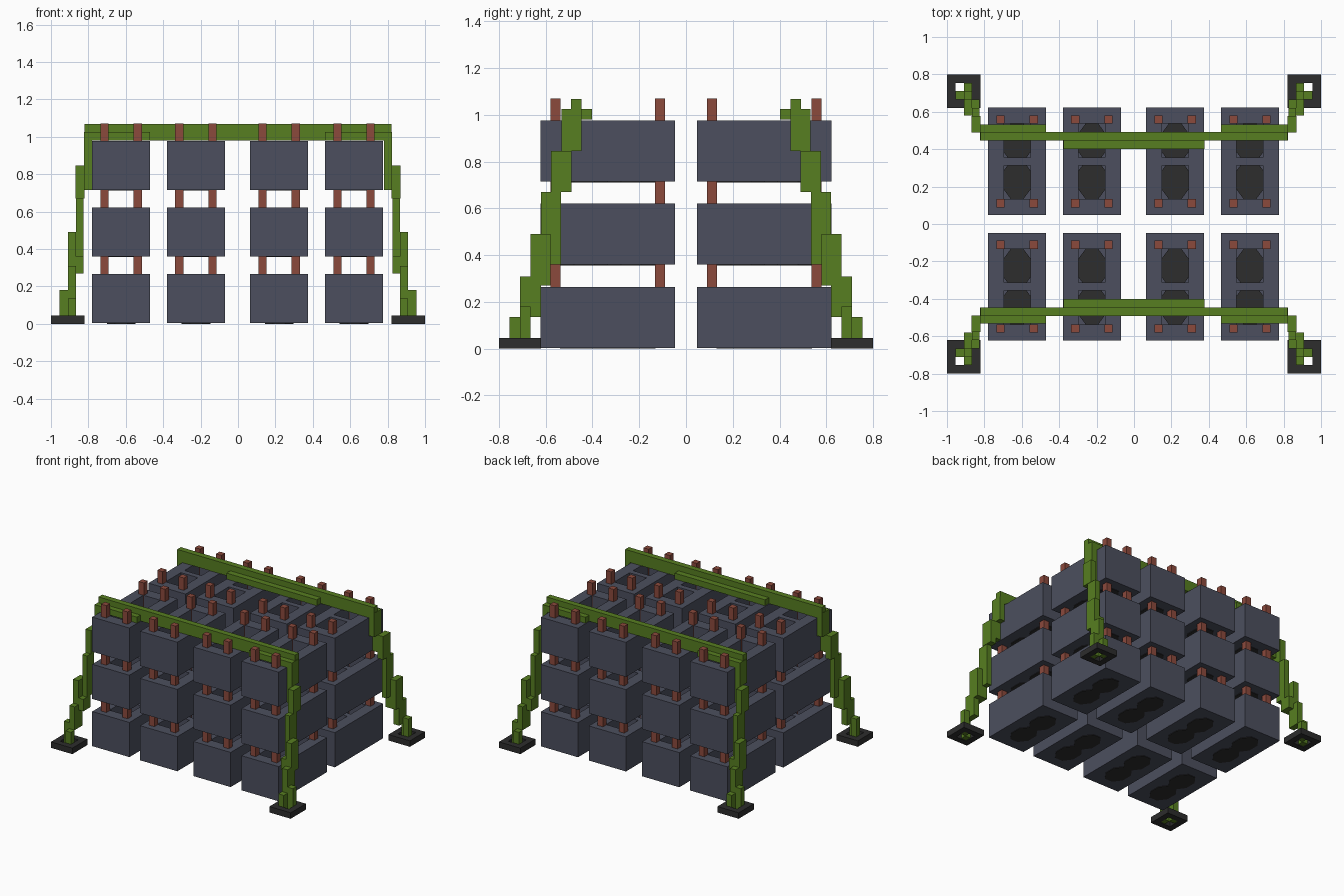
import bpy, bmesh, math
from mathutils import Matrix, Vector

cube = bpy.data.objects.get("Cube")
if cube:
    bpy.data.objects.remove(cube, do_unlink=True)


def material(name, rgb):
    m = bpy.data.materials.new(name)
    m.diffuse_color = (*rgb, 1)
    m.use_nodes = True
    bsdf = m.node_tree.nodes["Principled BSDF"]
    bsdf.inputs["Base Color"].default_value = (*rgb, 1)
    bsdf.inputs["Roughness"].default_value = 0.9
    return m


SLATE = material("slate_grey", (0.072, 0.078, 0.112))
GREEN = material("moss_green", (0.095, 0.210, 0.015))
RUST = material("rust_red", (0.260, 0.068, 0.046))
BLACK = material("charcoal", (0.026, 0.026, 0.026))


def add_object(name, mesh, loc=(0, 0, 0)):
    ob = bpy.data.objects.new(name, mesh)
    ob.location = loc
    bpy.context.scene.collection.objects.link(ob)
    return ob


def to_mesh(bm, name, *mats):
    bmesh.ops.recalc_face_normals(bm, faces=bm.faces)
    me = bpy.data.meshes.new(name)
    bm.to_mesh(me)
    bm.free()
    for m in mats:
        me.materials.append(m)
    return me


def add_box(bm, x0, x1, y0, y1, z0, z1):
    mat = Matrix.Translation(((x0 + x1) / 2, (y0 + y1) / 2, (z0 + z1) / 2))
    mat = mat @ Matrix.Diagonal((abs(x1 - x0), abs(y1 - y0), abs(z1 - z0), 1))
    bmesh.ops.create_cube(bm, size=1, matrix=mat)


def boxes_object(name, boxes, mat, sx=1, sy=1):
    bm = bmesh.new()
    for x0, x1, y0, y1, z0, z1 in boxes:
        add_box(bm, x0 * sx, x1 * sx, y0 * sy, y1 * sy, z0, z1)
    return add_object(name, to_mesh(bm, name, mat))


# Hollow block: two deep pockets in the top
BW, BD, BH = 0.31, 0.575, 0.261
HX, HY0, HY1, FLOOR = 0.071, 0.021, 0.202, 0.045


def block_mesh():
    bm = bmesh.new()
    add_box(bm, -BW / 2, BW / 2, -BD / 2, BD / 2, 0, BH)
    cuts = [(Vector((1, 0, 0)), s * HX) for s in (-1, 1)]
    cuts += [(Vector((0, 1, 0)), y) for y in (-HY1, -HY0, HY0, HY1)]
    for axis, d in cuts:
        bmesh.ops.bisect_plane(bm, geom=bm.verts[:] + bm.edges[:] + bm.faces[:],
                               plane_co=axis * d, plane_no=axis)
    pockets = []
    for f in bm.faces:
        c = f.calc_center_median()
        if c.z > BH - 0.001 and abs(c.x) < HX and HY0 < abs(c.y) < HY1:
            pockets.append(f)
    ext = bmesh.ops.extrude_face_region(bm, geom=pockets)
    floor = [v for v in ext["geom"] if isinstance(v, bmesh.types.BMVert)]
    bmesh.ops.translate(bm, verts=floor, vec=(0, 0, FLOOR - BH))
    leftover = [f for f in pockets if f.is_valid]
    if leftover:
        bmesh.ops.delete(bm, geom=leftover, context='FACES')
    return to_mesh(bm, "block", SLATE)


# Dark filling: two faceted lumps showing in the pockets and underneath
def core_mesh():
    bm = bmesh.new()
    for s in (-1, 1):
        mat = (Matrix.Translation((0, s * 0.1, 0.03)) @ Matrix.Diagonal((0.083, 0.113, 1, 1))
               @ Matrix.Rotation(math.pi / 8, 4, 'Z'))
        bmesh.ops.create_cone(bm, cap_ends=True, segments=8, radius1=1, radius2=1,
                              depth=0.068, matrix=mat)
    return to_mesh(bm, "core", BLACK)


# Stacks of blocks with four rods through each stack
block, core = block_mesh(), core_mesh()
for i, x in enumerate((-0.625, -0.225, 0.22, 0.62)):
    for row, y in (("front", -0.335), ("back", 0.335)):
        for level, z in enumerate((0.004, 0.36, 0.716)):
            tag = f"{row}_{i + 1}_{level + 1}"
            add_object("block_" + tag, block, (x, y, z))
            add_object("core_" + tag, core, (x, y, z))
        r = 0.022
        rods = [(x + a - r, x + a + r, y + b - r, y + b + r, 0.15, 1.07)
                for a in (-0.0885, 0.0885) for b in (-0.2235, 0.2235)]
        boxes_object(f"rods_{row}_{i + 1}", rods, RUST)

# Stepped leg, foot ring and top rails, mirrored to each side
LEG = [
    (0.91, 0.955, 0.665, 0.71, 0.005, 0.18),
    (0.865, 0.91, 0.71, 0.755, 0.005, 0.135),
    (0.865, 0.91, 0.62, 0.71, 0.135, 0.31),
    (0.865, 0.91, 0.58, 0.665, 0.27, 0.49),
    (0.825, 0.865, 0.58, 0.665, 0.27, 0.36),
    (0.825, 0.865, 0.535, 0.62, 0.36, 0.67),
    (0.822, 0.868, 0.49, 0.577, 0.67, 0.845),
    (0.78, 0.823, 0.49, 0.533, 0.715, 0.845),
    (0.78, 0.823, 0.447, 0.533, 0.845, 1.025),
]
FOOT = [
    (0.822, 1.0, 0.755, 0.80, 0, 0.045),
    (0.822, 1.0, 0.62, 0.665, 0, 0.045),
    (0.822, 0.867, 0.665, 0.755, 0, 0.045),
    (0.955, 1.0, 0.665, 0.755, 0, 0.045),
]
RAIL = [
    (-0.82, 0.82, 0.447, 0.491, 0.98, 1.068),
    (-0.378, 0.376, 0.402, 0.447, 0.98, 1.025),
    (-0.78, -0.47, 0.491, 0.533, 0.98, 1.025),
    (0.465, 0.78, 0.491, 0.533, 0.98, 1.025),
]
for row, sy in (("front", -1), ("back", 1)):
    boxes_object(f"{row}_rail", RAIL, GREEN, 1, sy)
    for side, sx in (("left", 1), ("right", -1)):
        boxes_object(f"{row}_{side}_leg", LEG, GREEN, sx, sy)
        boxes_object(f"{row}_{side}_foot", FOOT, BLACK, sx, sy)
